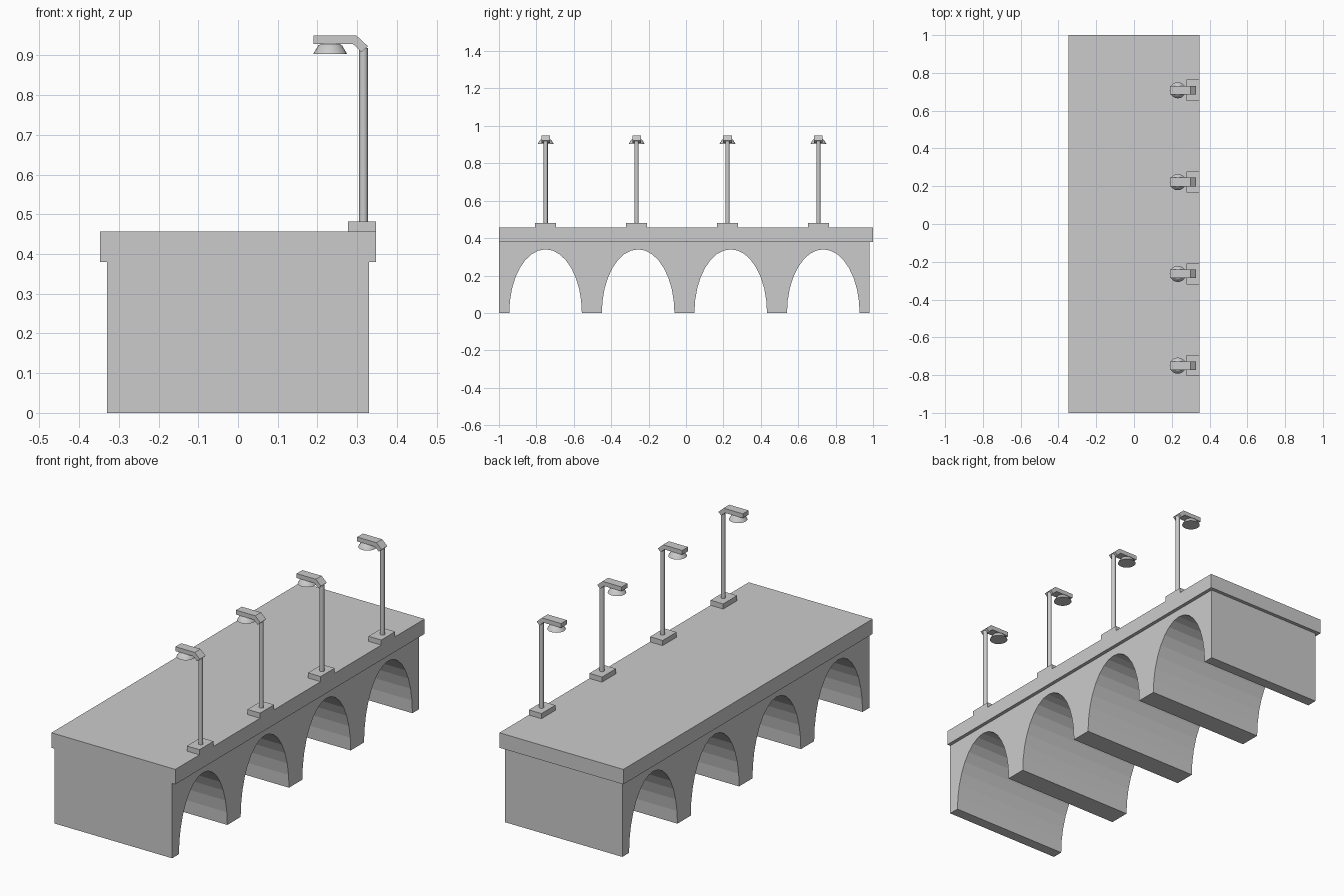
import bpy, bmesh, math

if "Cube" in bpy.data.objects:
    bpy.data.objects.remove(bpy.data.objects["Cube"])


def finish(name, bm, smooth=False):
    bmesh.ops.recalc_face_normals(bm, faces=bm.faces)
    me = bpy.data.meshes.new(name)
    bm.to_mesh(me)
    bm.free()
    ob = bpy.data.objects.new(name, me)
    bpy.context.collection.objects.link(ob)
    if smooth:
        bpy.ops.object.select_all(action='DESELECT')
        ob.select_set(True)
        bpy.context.view_layer.objects.active = ob
        bpy.ops.object.shade_smooth_by_angle(angle=math.radians(40))
    return ob


def prism(name, points, offset):
    """Extrude a closed outline of 3D points along an offset."""
    bm = bmesh.new()
    face = bm.faces.new([bm.verts.new(p) for p in points])
    new = bmesh.ops.extrude_face_region(bm, geom=[face], use_keep_orig=True)["geom"]
    bmesh.ops.translate(bm, vec=offset,
                        verts=[v for v in new if isinstance(v, bmesh.types.BMVert)])
    return finish(name, bm)


def box(name, x0, x1, y0, y1, z0, z1):
    return prism(name, [(x0, y0, z0), (x1, y0, z0), (x1, y1, z0), (x0, y1, z0)],
                 (0, 0, z1 - z0))


def turned(name, x, y, rings, sides):
    """Stack of (radius, z) rings round a vertical axis, capped at both ends."""
    bm = bmesh.new()
    loops = [[bm.verts.new((x + r * math.cos(2 * math.pi * i / sides),
                            y + r * math.sin(2 * math.pi * i / sides), z))
              for i in range(sides)] for r, z in rings]
    for a, b in zip(loops, loops[1:]):
        for i in range(sides):
            j = (i + 1) % sides
            bm.faces.new((a[i], a[j], b[j], b[i]))
    bm.faces.new(loops[0])
    bm.faces.new(loops[-1])
    return finish(name, bm, True)


# Arched bridge body: side outline with four half-ellipse openings
W, Y0, Y1, TOP = 0.33, -1.0, 0.982, 0.38
SEG, HALF, RISE = 16, 0.194, 0.34
outline = [(Y0, TOP), (Y0, 0)]
for k in range(4):
    c = -0.751 + 0.495 * k
    for i in range(SEG + 1):
        a = math.pi * (1 - i / SEG)
        outline.append((c + HALF * math.cos(a), RISE * math.sin(a)))
outline += [(Y1, 0), (Y1, TOP)]
prism("arched_body", [(-W, y, z) for y, z in outline], (2 * W, 0, 0))

# Road deck
box("deck", -0.348, 0.348, -1, 1, TOP, 0.456)

# Street lamps along the right edge
arm = [(0.19, 0.95), (0.298, 0.95), (0.327, 0.923),
       (0.311, 0.908), (0.29, 0.928), (0.19, 0.928)]
for k in range(4):
    y = -0.75 + 0.486 * k
    box(f"lamp_base_{k}", 0.277, 0.348, y - 0.056, y + 0.056, 0.454, 0.482)
    turned(f"lamp_post_{k}", 0.316, y, [(0.011, 0.48), (0.011, 0.918)], 16)
    prism(f"lamp_arm_{k}", [(x, y - 0.023, z) for x, z in arm], (0, 0.046, 0))
    turned(f"lamp_shade_{k}", 0.232, y,
           [(0.043, 0.903), (0.030, 0.925), (0.021, 0.930)], 20)
